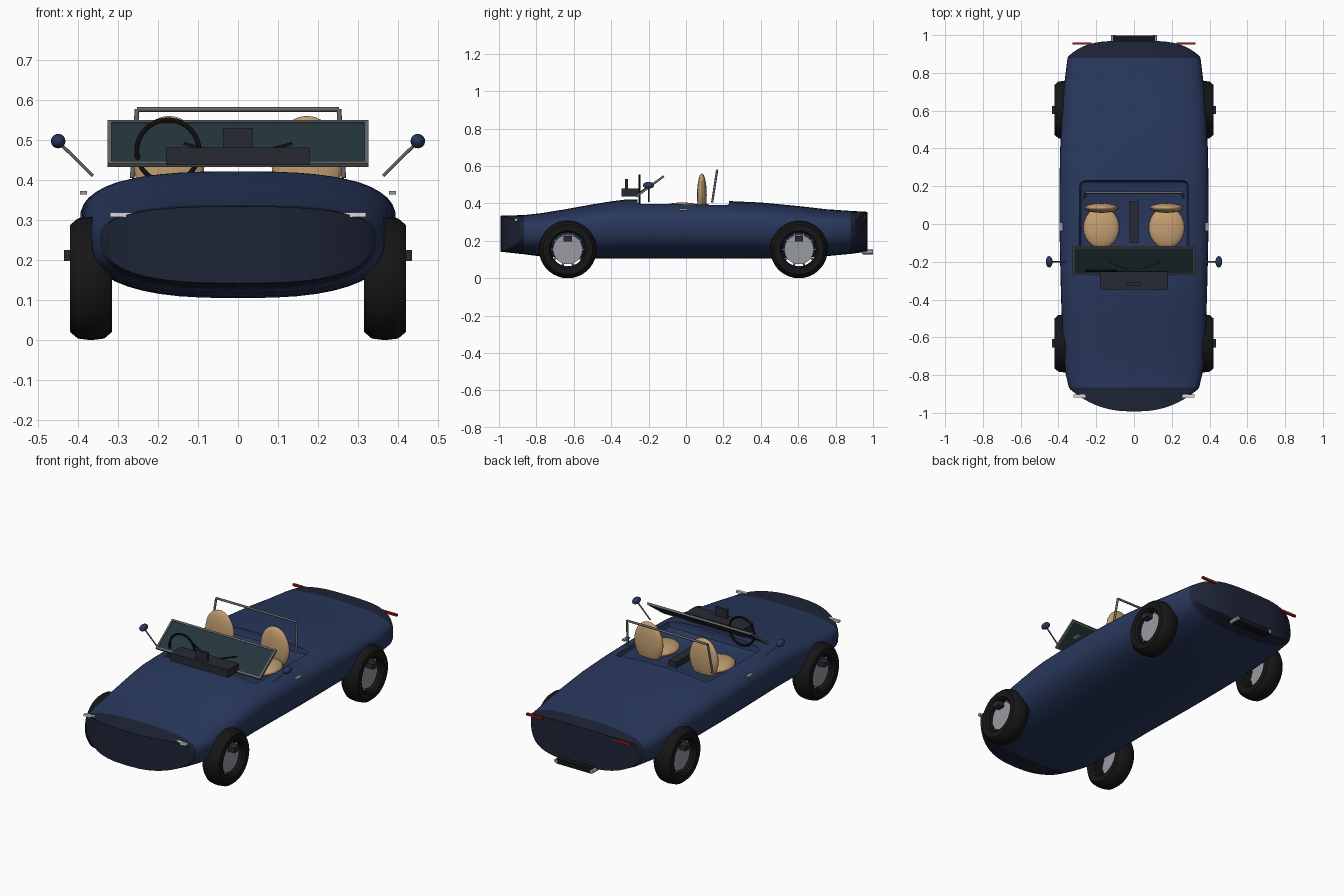
import bpy, bmesh, math
from mathutils import Vector, Euler

if "Cube" in bpy.data.objects:
    bpy.data.objects.remove(bpy.data.objects["Cube"])


def material(name, rgb):
    m = bpy.data.materials.new(name)
    m.diffuse_color = (*rgb, 1)
    m.use_nodes = True
    m.node_tree.nodes["Principled BSDF"].inputs["Base Color"].default_value = m.diffuse_color
    return m


NAVY = material("navy_paint", (.022, .04, .11))
DARK_NAVY = material("dark_navy", (.013, .018, .038))
BLACK = material("rubber", (.008, .008, .008))
CHARCOAL = material("charcoal", (.02, .023, .032))
TAN = material("tan_leather", (.55, .35, .17))
GLASS = material("tinted_glass", (.018, .037, .046))
RED = material("red_lens", (.35, .01, .012))
METAL = material("metal", (.32, .32, .36))
STEEL = material("frame_steel", (.13, .13, .14))
WHITE = material("clear_lens", (.7, .7, .75))


def finish(bm, name, *mats, smooth=True):
    bmesh.ops.recalc_face_normals(bm, faces=bm.faces[:])
    me = bpy.data.meshes.new(name)
    bm.to_mesh(me)
    bm.free()
    ob = bpy.data.objects.new(name, me)
    bpy.context.collection.objects.link(ob)
    for m in mats:
        me.materials.append(m)
    if smooth:
        smooth_object(ob)
    return ob


def smooth_object(ob):
    bpy.ops.object.select_all(action='DESELECT')
    ob.select_set(True)
    bpy.context.view_layer.objects.active = ob
    bpy.ops.object.shade_smooth_by_angle(angle=math.radians(35))


def box(name, mat, center, size, rot=(0, 0, 0), bevel=0):
    bm = bmesh.new()
    bmesh.ops.create_cube(bm, size=1)
    bmesh.ops.scale(bm, vec=size, verts=bm.verts)
    if bevel:
        bmesh.ops.bevel(bm, geom=bm.edges[:], offset=bevel, segments=2, affect='EDGES', profile=.5)
    bmesh.ops.rotate(bm, matrix=Euler(rot).to_matrix(), verts=bm.verts)
    bmesh.ops.translate(bm, vec=center, verts=bm.verts)
    return finish(bm, name, mat, smooth=False)


def ellipsoid(name, mat, center, radii):
    bm = bmesh.new()
    bmesh.ops.create_uvsphere(bm, u_segments=24, v_segments=14, radius=1)
    bmesh.ops.scale(bm, vec=radii, verts=bm.verts)
    bmesh.ops.translate(bm, vec=center, verts=bm.verts)
    return finish(bm, name, mat)


def rod(name, mat, a, b, r, segs=12):
    a, b = Vector(a), Vector(b)
    bm = bmesh.new()
    bmesh.ops.create_cone(bm, cap_ends=True, segments=segs, radius1=r, radius2=r, depth=(b - a).length)
    bmesh.ops.rotate(bm, matrix=(b - a).to_track_quat('Z', 'Y').to_matrix(), verts=bm.verts)
    bmesh.ops.translate(bm, vec=(a + b) / 2, verts=bm.verts)
    return finish(bm, name, mat)


def lathe(name, mat, center, profile, axis, segs=36):
    """Closed profile of (offset along axis, radius) turned about x or y."""
    bm = bmesh.new()
    rings = []
    for i in range(segs):
        t = 2 * math.pi * i / segs
        ring = []
        for a, r in profile:
            u, v = r * math.cos(t), r * math.sin(t)
            co = Vector((a, u, v) if axis == 'x' else (u, a, v))
            ring.append(bm.verts.new(co + Vector(center)))
        rings.append(ring)
    for i in range(segs):
        p, q = rings[i], rings[(i + 1) % segs]
        for j in range(len(profile)):
            k = (j + 1) % len(profile)
            bm.faces.new((p[j], p[k], q[k], q[j]))
    return finish(bm, name, mat)


# Body: lofted cross-sections, with bowed nose and tail rings
# (y, half width, bottom, top, bow depth, bow power)
STATIONS = [
    (-.875, .338, .142, .334, -.118, 2.4), (-.865, .345, .128, .338, 0, 2),
    (-.78, .365, .117, .347, 0, 2), (-.65, .375, .109, .368, 0, 2),
    (-.5, .382, .105, .395, 0, 2), (-.4, .386, .105, .411, 0, 2),
    (-.32, .388, .105, .421, 0, 2), (-.2, .391, .105, .422, 0, 2),
    (0, .395, .105, .419, 0, 2), (.2, .395, .105, .414, 0, 2),
    (.4, .391, .105, .405, 0, 2), (.6, .381, .109, .386, 0, 2),
    (.75, .368, .118, .369, 0, 2), (.88, .352, .13, .36, 0, 2),
    (.89, .345, .142, .355, .08, 4)]
N = 48
bm = bmesh.new()
rings = []
for y, w, zb, zt, bow, power in STATIONS:
    mid = zb + (zt - zb) * .6
    ring = []
    for i in range(N):
        c, s = math.cos(2 * math.pi * i / N), math.sin(2 * math.pi * i / N)
        fx = math.copysign(abs(c) ** .73, c)
        fz = math.copysign(abs(s) ** .73, s)
        z = mid + fz * ((zt - mid) if fz > 0 else (mid - zb))
        ring.append(bm.verts.new((w * fx, y + bow * (1 - abs(fx) ** power), z)))
    rings.append(ring)
last = len(rings) - 2
for k, (p, q) in enumerate(zip(rings, rings[1:])):
    for i in range(N):
        j = (i + 1) % N
        f = bm.faces.new((p[i], p[j], q[j], q[i]))
        f.material_index = int(k in (0, last))
for ring in (rings[0], rings[-1]):
    for i in range(N // 2):
        quad = [ring[i], ring[i + 1], ring[(N - i - 1) % N], ring[(N - i) % N]]
        f = bm.faces.new(list(dict.fromkeys(quad)))
        f.material_index = 1
body = finish(bm, "body", NAVY, DARK_NAVY, smooth=False)

# Cockpit opening
cutter = box("cockpit_cutter", NAVY, (0, -.015, .465), (.58, .49, .2), bevel=.03)
cutter.hide_render = True
cut = body.modifiers.new("cockpit", 'BOOLEAN')
cut.object, cut.operation, cut.solver = cutter, 'DIFFERENCE', 'EXACT'
bpy.ops.object.select_all(action='DESELECT')
bpy.context.view_layer.objects.active = body
bpy.ops.object.modifier_apply(modifier="cockpit")
bpy.data.objects.remove(cutter)
smooth_object(body)

# Wheels: tyre, hub disc, spokes and caliper
TYRE = [(-.04, .09), (-.052, .1), (-.053, .133), (-.033, .15), (0, .154),
        (.033, .15), (.053, .133), (.052, .1), (.04, .09)]
for s in (-1, 1):
    for y, end in ((-.632, "front"), (.604, "rear")):
        c = Vector((s * .367, y, .154))
        lathe(end + "_tyre", BLACK, c, TYRE, 'x')
        rod(end + "_hub_disc", METAL, c + Vector((s * .01, 0, 0)), c + Vector((s * .026, 0, 0)), .079, 32)
        for i in range(10):
            t = 2 * math.pi * i / 10
            d = Vector((s * .01, math.cos(t), math.sin(t)))
            hub = c + Vector((s * .015, 0, 0))
            rod(end + "_spoke", METAL, hub + d * .03, hub + d * .095, .006, 6)
        box(end + "_caliper", CHARCOAL, (s * .415, y, .211), (.04, .044, .028))

# Paired parts
for s in (-1, 1):
    ellipsoid("seat_cushion", TAN, (s * .173, -.02, .375), (.095, .11, .03))
    ellipsoid("seat_back", TAN, (s * .172, .085, .445), (.089, .026, .115))
    rod("mirror_stalk", STEEL, (s * .362, -.2, .41), (s * .44, -.2, .487), .004)
    ellipsoid("mirror", NAVY, (s * .449, -.2, .497), (.018, .03, .018))
    box("headlight", WHITE, (s * .275, -.91, .313), (.09, .016, .012))
    box("tail_light", RED, (s * .275, .955, .332), (.1, .012, .012))
    box("door_handle", METAL, (s * .386, -.015, .368), (.018, .045, .009))
    rod("exhaust_pipe", METAL, (s * .112, .94, .14), (s * .112, 1, .14), .011)
    box("wiper", BLACK, (s * .08, -.222, .476), (.12, .006, .006), (0, -s * .25, s * .35))
box("exhaust_surround", BLACK, (0, .973, .14), (.22, .052, .027))

# Windscreen with frame, leaning back
lean = -math.atan2(.15, .11)
up = Vector((0, -math.sin(lean), math.cos(lean)))
mid = Vector((0, -.193, .491))
box("windscreen_glass", GLASS, mid, (.64, .006, .175), (lean, 0, 0))
for s in (-1, 1):
    box("windscreen_rail", STEEL, mid + up * s * .087, (.65, .012, .01), (lean, 0, 0))
    box("windscreen_side", STEEL, mid + Vector((s * .321, 0, 0)), (.01, .012, .18), (lean, 0, 0))

# Dashboard, screen and centre tunnel
box("dashboard", CHARCOAL, (0, -.298, .459), (.36, .095, .044))
box("dash_screen", CHARCOAL, (0, -.318, .505), (.074, .014, .05))
box("centre_tunnel", CHARCOAL, (0, .01, .38), (.05, .22, .034))

# Steering wheel
tube = [(.006 * math.cos(math.pi * i / 4), .078 + .006 * math.sin(math.pi * i / 4)) for i in range(8)]
lathe("steering_wheel", BLACK, (-.175, -.248, .472), tube, 'y', 40)

# Roll bar
top = [(-.252, .166, .576), (.252, .166, .576)]
rod("roll_bar_top", STEEL, *top, .006)
for p in top:
    s = math.copysign(1, p[0])
    rod("roll_bar_leg", STEEL, p, (s * .264, .14, .405), .006)
